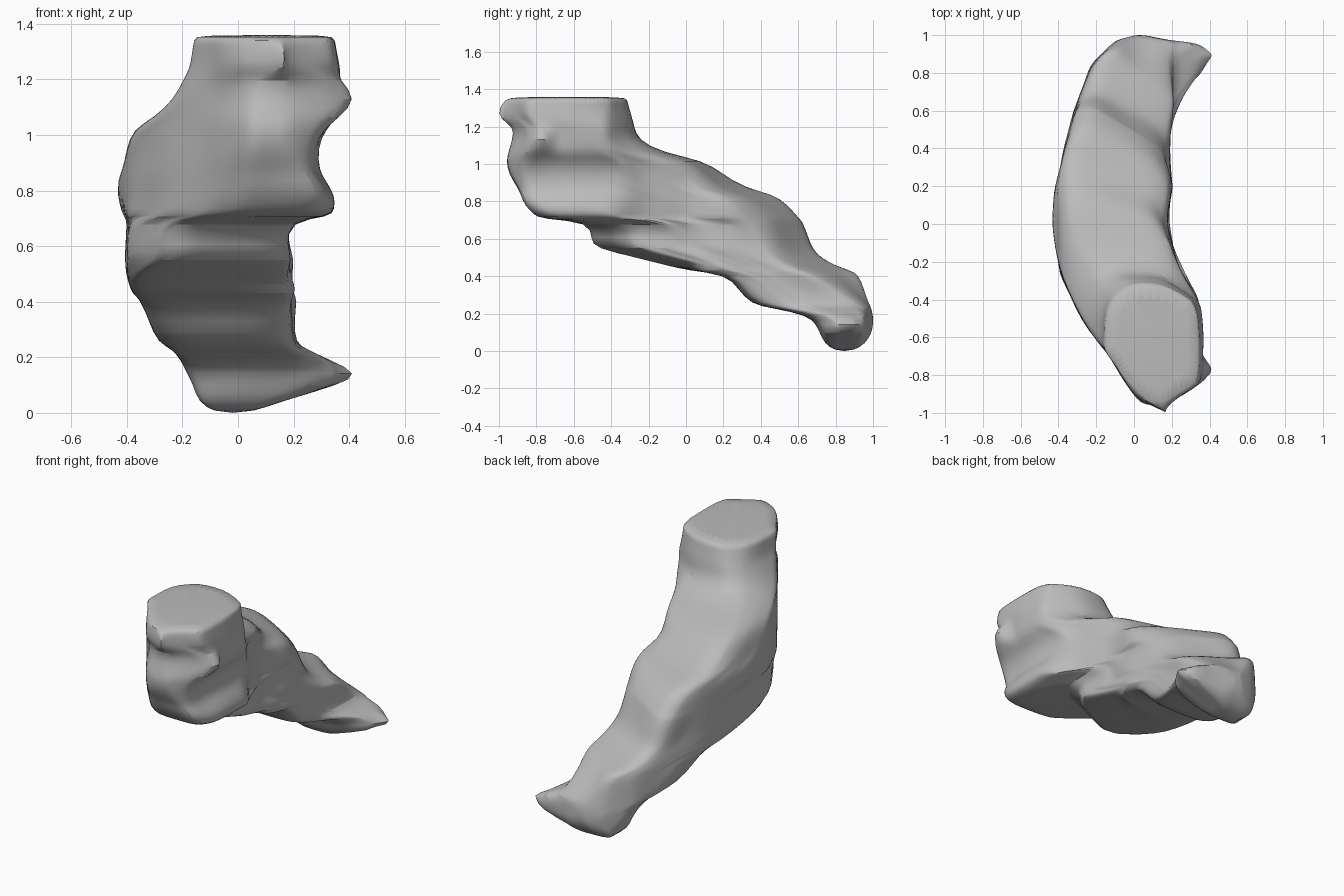
import bpy
import bmesh
import math
from mathutils import Vector, noise

cube = bpy.data.objects.get("Cube")
if cube:
    bpy.data.objects.remove(cube, do_unlink=True)

# Plan outline of the curved rock: (y, x) along each flank
RIGHT_FLANK = [(-1, .17), (-.95, 0), (-.75, -.1), (-.5, -.28), (-.25, -.4), (0, -.44),
               (.2, -.42), (.6, -.32), (.85, -.22), (.97, -.1), (1, 0)]
LEFT_FLANK = [(-1, .17), (-.9, .28), (-.78, .46), (-.7, .36), (-.42, .37), (-.25, .24),
              (0, .17), (.2, .21), (.4, .18), (.68, .23), (.78, .34), (.9, .46), (.95, .34), (1, .08)]

# Strata from foot to summit: z, front y, back y, smallest x, largest x
STRATA = [
    (0, .8, .9, -.08, .04), (.04, .74, .96, -.14, .15), (.1, .72, .99, -.16, .36),
    (.14, .7, 1, -.18, .46), (.19, .66, 1, -.2, .33), (.23, .46, 1, -.23, .24),
    (.25, .35, 1, -.28, .2), (.33, .28, .99, -.32, .2), (.41, .22, .97, -.35, .23),
    (.43, 0, .93, -.38, .24), (.46, -.16, .85, -.39, .23), (.5, -.32, .78, -.4, .2),
    (.55, -.54, .74, -.4, .2), (.6, -.56, .72, -.4, .18), (.69, -.56, .68, -.4, .18),
    (.705, -.77, .67, -.41, .33), (.73, -.81, .65, -.42, .35), (.78, -.86, .61, -.44, .35),
    (.84, -.89, .53, -.44, .31), (.87, -.9, .37, -.42, .29), (.95, -.95, .24, -.4, .28),
    (1.02, -.96, .13, -.38, .31), (1.06, -.95, -.1, -.3, .36), (1.13, -.93, -.25, -.23, .47),
    (1.2, -.92, -.28, -.2, .37), (1.24, -1, -.29, -.18, .36), (1.3, -1, -.31, -.17, .35),
    (1.345, -.97, -.32, -.16, .35), (1.36, -.93, -.33, -.15, .34),
]


def sample(line, y):
    """Linear lookup along a flank."""
    for (ya, xa), (yb, xb) in zip(line, line[1:]):
        if y <= yb:
            f = max(0, (y - ya) / (yb - ya))
            return xa + (xb - xa) * f
    return line[-1][1]


def rounded_square(power, ends=8, flank=22):
    """Unit outline as (across, along) pairs with softened corners."""
    half = [(-1 + 2 * i / ends, -1) for i in range(ends)]
    half += [(1, -1 + 2 * i / flank) for i in range(flank)]
    outline = half + [(-u, -v) for u, v in half]
    result = []
    for u, v in outline:
        size = (abs(u) ** power + abs(v) ** power) ** (1 / power)
        result.append(((u / size + 1) / 2, (v / size + 1) / 2))
    return result


def back_slant(z):
    """How far the back edge retreats on the left side."""
    return .28 * max(0, min(1, (z - .22) / .2, (1.15 - z) / .3))


def front_slant(z):
    """The recess under the head runs back towards the left side."""
    return .2 if .45 < z < .7 else 0


def stratum_ring(bm, z, front, back, low, high):
    """One horizontal outline, following the flanks and trimmed to the stratum."""
    ring = []
    for across, along in rounded_square(3 if z > 1.1 else 6):
        start = front + front_slant(z) * across
        y = start + (back - back_slant(z) * across - start) * along
        left = min(max(sample(RIGHT_FLANK, y), low), high)
        right = max(min(sample(LEFT_FLANK, y), high), low)
        x = left + (right - left) * across
        # weathered unevenness
        p = Vector((x, y, z))
        x += .012 * noise.noise(p * 6)
        y += .015 * noise.noise(p * 5)
        ring.append(bm.verts.new((x, max(-1, min(1, y)), z)))
    return ring


# Rock body
bm = bmesh.new()
rings = [stratum_ring(bm, *row) for row in STRATA]
sides = len(rings[0])
for lower, upper in zip(rings, rings[1:]):
    for i in range(sides):
        j = (i + 1) % sides
        bm.faces.new((lower[i], lower[j], upper[j], upper[i]))
bm.faces.new(rings[0][::-1])
bm.faces.new(rings[-1])
bmesh.ops.recalc_face_normals(bm, faces=bm.faces)
mesh = bpy.data.meshes.new("rock_ledge")
bm.to_mesh(mesh)
bm.free()
rock = bpy.data.objects.new("rock_ledge", mesh)
bpy.context.collection.objects.link(rock)

# Stone colour
stone = bpy.data.materials.new("grey_stone")
stone.use_nodes = True
grey = (.5, .5, .5, 1)
stone.diffuse_color = grey
stone.node_tree.nodes["Principled BSDF"].inputs["Base Color"].default_value = grey
mesh.materials.append(stone)

# Soft worn surface
soften = rock.modifiers.new("soften", 'SUBSURF')
soften.levels = soften.render_levels = 1
bpy.context.view_layer.objects.active = rock
rock.select_set(True)
bpy.ops.object.shade_smooth_by_angle(angle=math.radians(50))
